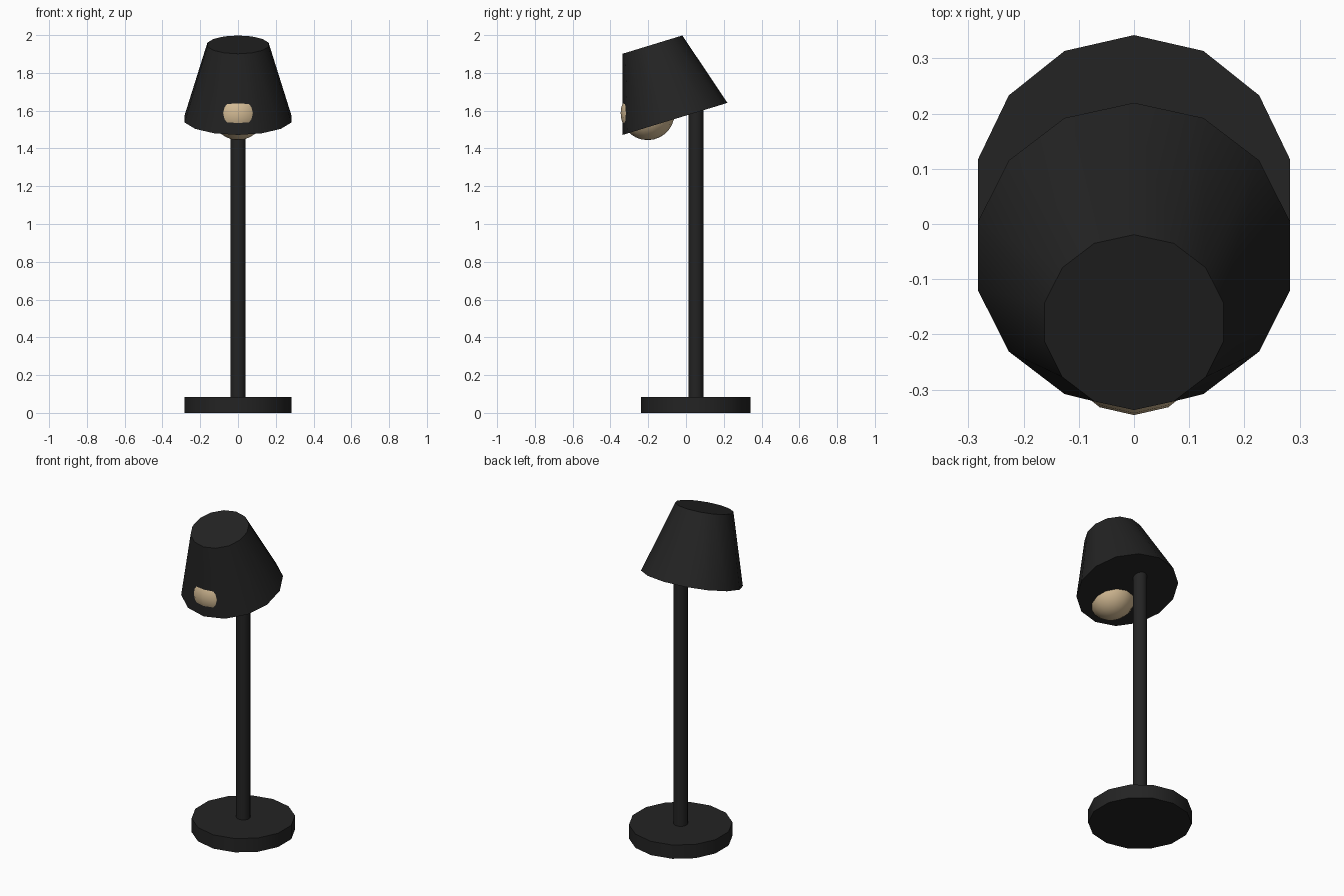
import bpy
import math

if "Cube" in bpy.data.objects:
    bpy.data.objects.remove(bpy.data.objects["Cube"])

SIDES = 14
POLE_Y = 0.052


def material(name, colour):
    m = bpy.data.materials.new(name)
    m.diffuse_color = (*colour, 1)
    m.use_nodes = True
    m.node_tree.nodes["Principled BSDF"].inputs["Base Color"].default_value = m.diffuse_color
    return m


def finish(name, mat):
    ob = bpy.context.object
    ob.name = name
    ob.data.materials.append(mat)
    bpy.ops.object.shade_smooth_by_angle(angle=math.radians(35))
    return ob


def cone(name, r1, r2, height, centre, mat, tilt=0):
    bpy.ops.mesh.primitive_cone_add(vertices=SIDES, radius1=r1, radius2=r2, depth=height,
                                    location=centre, rotation=(tilt, 0, 0))
    return finish(name, mat)


black = material("matte black", (0.017, 0.017, 0.017))
cream = material("warm cream", (0.66, 0.50, 0.30))

# Round foot and upright pole, which ends inside the shade
cone("base", 0.29, 0.29, 0.085, (0, POLE_Y, 0.0425), black)
cone("pole", 0.04, 0.04, 1.60, (0, POLE_Y, 0.85), black)

# Closed tapered shade, tipped towards the front
cone("shade", 0.29, 0.166, 0.411, (0, -0.118, 1.753), black, math.radians(17))

# Bulb below the shade, also breaking through its front
bpy.ops.mesh.primitive_uv_sphere_add(segments=SIDES, ring_count=14, radius=0.143,
                                     location=(0, -0.203, 1.587))
finish("bulb", cream)
